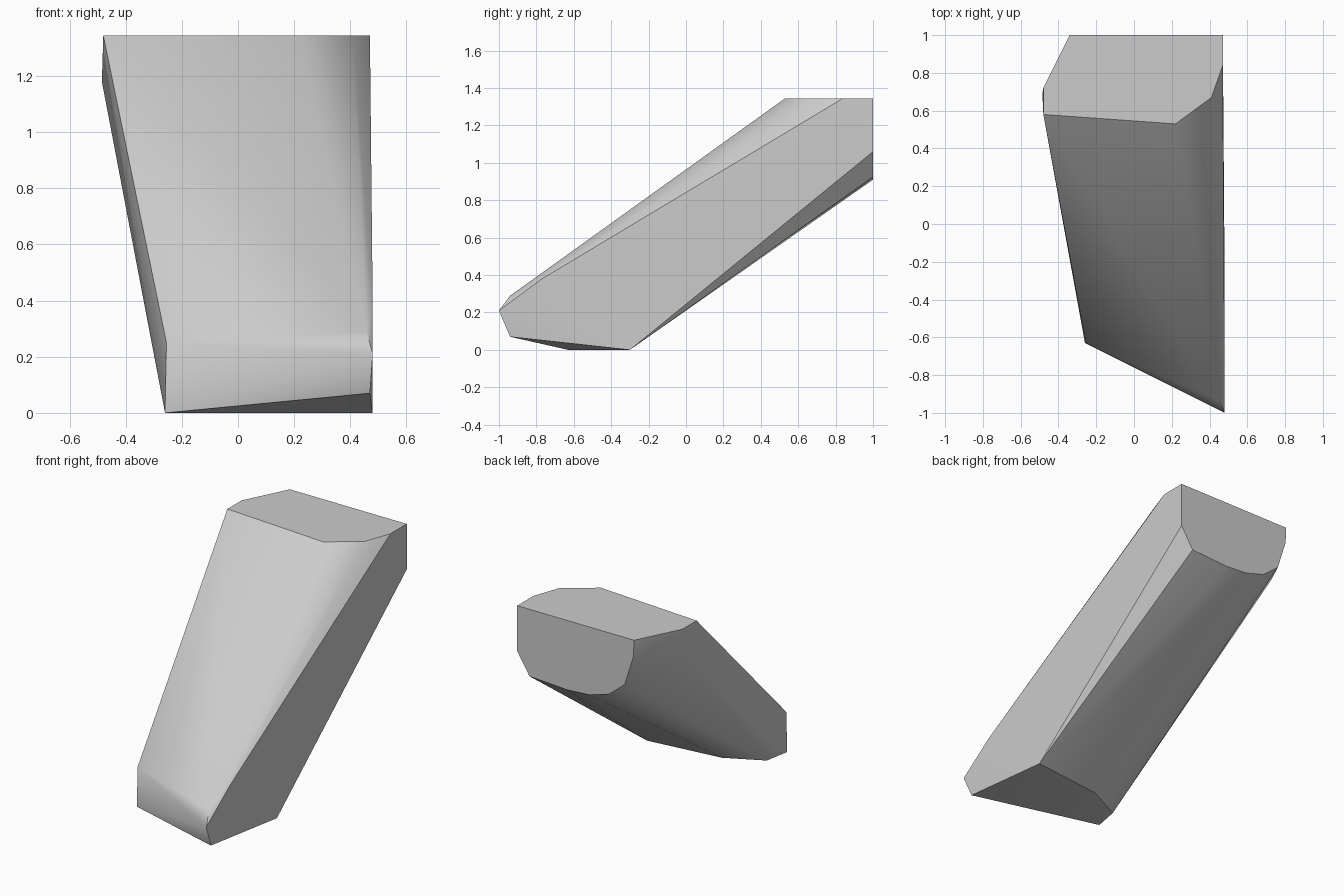
import bpy, bmesh, math

cube = bpy.data.objects.get("Cube")
if cube:
    bpy.data.objects.remove(cube, do_unlink=True)

TOP = 1.345

# Flat cut at the top, as x, y
top_cut = [(-.48, .58), (-.48, .72), (-.34, 1), (.47, 1),
           (.47, .84), (.41, .67), (.22, .53)]
# Rounded lower rim of the upright back cut, as x, z
back_rim = [(.47, 1.06), (.385, .925), (.12, .91), (-.03, .92),
            (-.165, .96), (-.275, 1.05), (-.335, 1.24)]
# Flat patch resting on the ground, as x, y
base = [(-.26, -.63), (-.23, -.47), (0, -.355), (.48, -.3)]
# Blunt nose at the low end, and the side bulge near the top
nose = [(-.255, -.63, .25), (.47, -.94, .07), (.48, -1, .21),
        (.458, -.94, .29), (.48, -.77, .38)]
side = [(-.485, .69, 1.18)]

points = [(x, y, TOP) for x, y in top_cut]
points += [(x, 1, z) for x, z in back_rim]
points += [(x, y, 0) for x, y in base]
points += nose + side

# Wrap the profiles in one chiselled solid
bm = bmesh.new()
for p in points:
    bm.verts.new(p)
hull = bmesh.ops.convex_hull(bm, input=bm.verts[:])
loose = [v for v in bm.verts if not v.link_faces]
bmesh.ops.delete(bm, geom=loose, context='VERTS')
bmesh.ops.dissolve_limit(bm, angle_limit=math.radians(1),
                         verts=bm.verts[:], edges=bm.edges[:])
bmesh.ops.recalc_face_normals(bm, faces=bm.faces[:])
mesh = bpy.data.meshes.new("slanted_block")
bm.to_mesh(mesh)
bm.free()

# Plain grey surface
grey = bpy.data.materials.new("light_grey")
grey.use_nodes = True
colour = (.6, .6, .6, 1)
grey.diffuse_color = colour
grey.node_tree.nodes["Principled BSDF"].inputs["Base Color"].default_value = colour
mesh.materials.append(grey)

block = bpy.data.objects.new("slanted_block", mesh)
bpy.context.collection.objects.link(block)
bpy.ops.object.select_all(action='DESELECT')
block.select_set(True)
bpy.context.view_layer.objects.active = block
bpy.ops.object.shade_smooth_by_angle(angle=math.radians(30))
